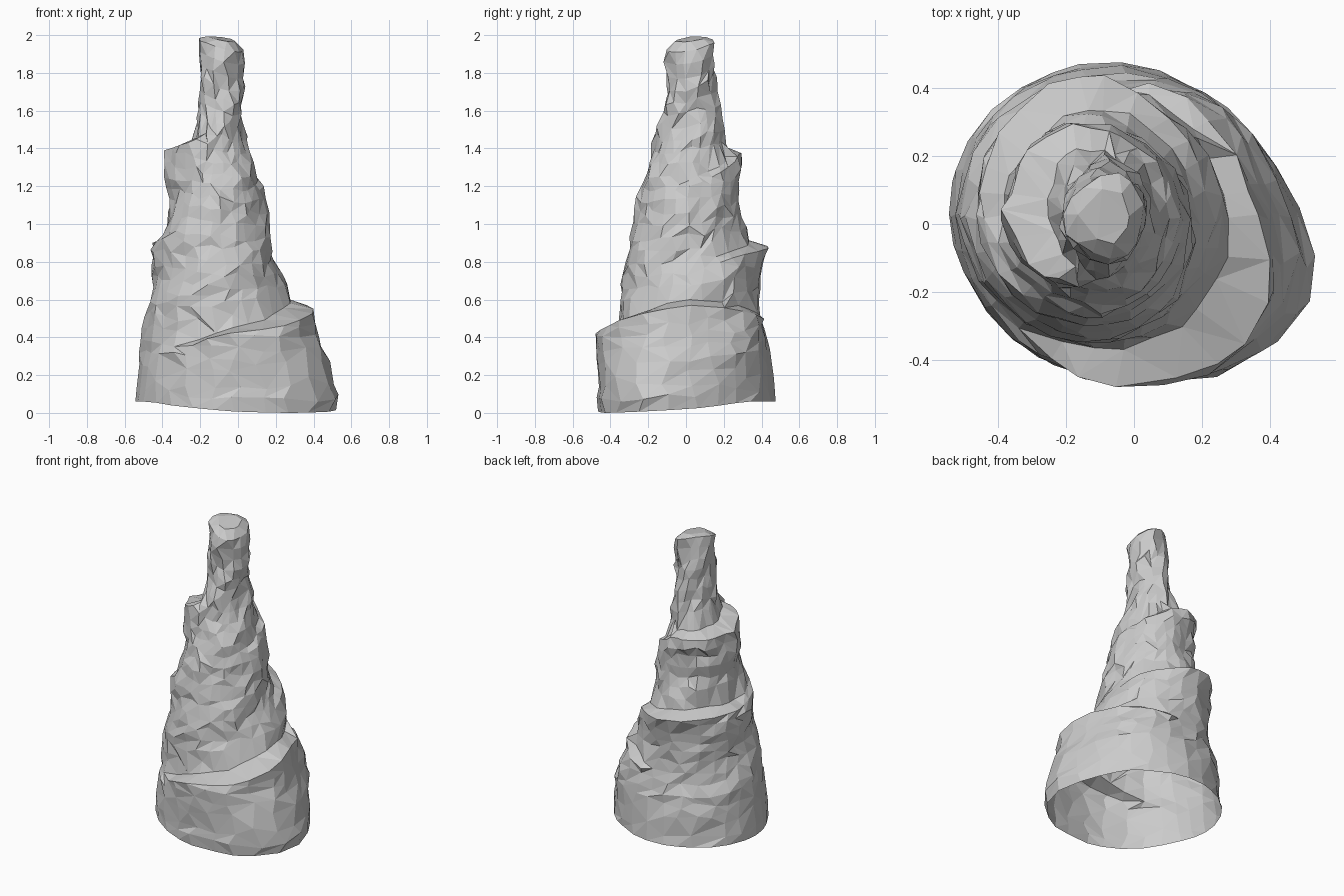
import bpy
import bmesh
import math
import random

random.seed(7)
COLUMNS, ROWS = 26, 29

# Core outline: height, left-hand x, right-hand x, front y, back y
CORE = [
    (0.0, -.55, .39, -.39, .48),
    (0.3, -.52, .36, -.38, .45),
    (0.6, -.47, .27, -.35, .38),
    (0.9, -.40, .17, -.30, .32),
    (1.2, -.34, .115, -.24, .27),
    (1.42, -.25, .04, -.165, .22),
    (1.6, -.20, .02, -.12, .18),
    (1.7, -.20, .03, -.10, .165),
    (1.84, -.21, .04, -.11, .155),
    (2.0, -.20, .03, -.09, .14),
]

# Ledges: winding angle, height, overhang, length of the bulge below
SKIRT = [
    (-150, .30, .00, 2),
    (-125, .32, .03, 2),
    (-90, .41, .085, 2),
    (-50, .47, .17, 2),
    (-22, .54, .15, 2),
    (0, .57, .09, 2),
    (25, .56, .06, .8),
    (48, .53, .055, .5),
    (80, .48, .00, .4),
]
UPPER_SPIRAL = [
    (5, .76, .00, .2),
    (48, .83, .045, .25),
    (90, .88, .105, .3),
    (135, .90, .105, .25),
    (180, .90, .045, .2),
    (240, .95, .01, .2),
    (340, 1.17, .01, .2),
    (360, 1.20, .03, .2),
    (405, 1.28, .025, .2),
    (450, 1.37, .045, .2),
    (495, 1.38, .10, .3),
    (540, 1.39, .13, .25),
    (590, 1.44, .07, .2),
    (625, 1.5, .00, .2),
]


def sample(table, key):
    """Interpolate a table row at the given key."""
    key = min(max(key, table[0][0]), table[-1][0])
    for low, high in zip(table, table[1:]):
        if key <= high[0]:
            t = (key - low[0]) / (high[0] - low[0])
            return [a + (b - a) * t for a, b in zip(low[1:], high[1:])]


def ledges_at(degrees):
    """All ledge turns that pass over one compass direction."""
    return [sample(run, degrees + 360 * n)
            for run in (SKIRT, UPPER_SPIRAL) for n in range(-1, 3)
            if run[0][0] < degrees + 360 * n < run[-1][0]]


def column_heights(angle, ledges):
    """Row heights, with two rows pulled onto the lip and root of each ledge."""
    bottom = .06 - .06 * max(0, math.cos(angle + .95))
    top = 1.95 - .04 * math.cos(angle + .6)
    heights = [bottom + (top - bottom) * i / ROWS for i in range(ROWS + 1)]
    for i in range(1, ROWS - 1):
        heights[i] += random.uniform(-.018, .018)
    for height, overhang, _ in ledges:
        if overhang > .015:
            lip = min(range(ROWS), key=lambda i: abs(heights[i] - height))
            heights[lip] = height
            heights[lip + 1] = height + .03
    return heights


def surface_point(angle, z, ledges, rough):
    left, right, front, back = sample(CORE, z)
    bulge = 0
    for height, overhang, length in ledges:
        if z <= height + .001:
            bulge = max(bulge, overhang * (1 - (height - z) / length))
    # The foot flares out in a toe on one side
    bulge += .08 * max(0, math.cos(angle + .42)) ** 8 * max(0, 1 - abs(z - .09) / .3)
    # Slanting folds that wind with the spiral, stronger above the skirt
    fold = .01 * math.sin(3 * angle - 17 * z) * min(1, z * 1.5)
    bulge += fold + random.uniform(-rough, rough)
    x = (left + right) / 2 + ((right - left) / 2 + bulge) * math.cos(angle)
    y = (front + back) / 2 + ((back - front) / 2 + bulge) * math.sin(angle)
    return x, y, z


def build_spire():
    bm = bmesh.new()
    columns = []
    for c in range(COLUMNS):
        base_angle = math.tau * c / COLUMNS
        ledges = ledges_at(math.degrees(base_angle))
        column = []
        for row, z in enumerate(column_heights(base_angle, ledges)):
            rough = .004 if z < .3 or row > ROWS - 2 else .012
            angle = base_angle + random.uniform(-.06, .06)
            column.append(bm.verts.new(surface_point(angle, z, ledges, rough)))
        columns.append(column)

    # Outer wall, split into triangles along the rising spiral
    for c, column in enumerate(columns):
        beside = columns[(c + 1) % COLUMNS]
        for r in range(ROWS):
            a, b = column[r], beside[r]
            d, e = column[r + 1], beside[r + 1]
            if random.random() < .7:
                faces = [(a, b, e), (a, e, d)]
            else:
                faces = [(a, b, d), (b, e, d)]
            for face in faces:
                bm.faces.new(face)

    # Rounded tip; the foot stays open
    rim = [column[-1] for column in columns]
    inner = [bm.verts.new((v.co.x * .65 - .03, v.co.y * .65 + .01, v.co.z * .4 + 1.2))
             for v in rim]
    for c in range(COLUMNS):
        n = (c + 1) % COLUMNS
        bm.faces.new((rim[c], rim[n], inner[n], inner[c]))
    bm.faces.new(inner)

    # Merge the crowded points of the skirt and neck into broad facets
    neck = [v for v in bm.verts if v.co.z > 1.5]
    bmesh.ops.remove_doubles(bm, verts=neck, dist=.04)
    skirt = [v for v in bm.verts if .1 < v.co.z < .27]
    bmesh.ops.remove_doubles(bm, verts=skirt, dist=.08)
    bmesh.ops.triangulate(bm, faces=bm.faces[:])
    bmesh.ops.recalc_face_normals(bm, faces=bm.faces[:])

    mesh = bpy.data.meshes.new("rock_spire")
    bm.to_mesh(mesh)
    bm.free()
    spire = bpy.data.objects.new("rock_spire", mesh)
    bpy.context.collection.objects.link(spire)
    return spire


def flat_material(name, colour):
    material = bpy.data.materials.new(name)
    material.use_nodes = True
    material.diffuse_color = colour
    shader = material.node_tree.nodes["Principled BSDF"]
    shader.inputs["Base Color"].default_value = colour
    return material


cube = bpy.data.objects.get("Cube")
if cube:
    bpy.data.objects.remove(cube, do_unlink=True)

rock_spire = build_spire()
rock_spire.data.materials.append(flat_material("pale_grey_rock", (.6, .6, .6, 1)))
